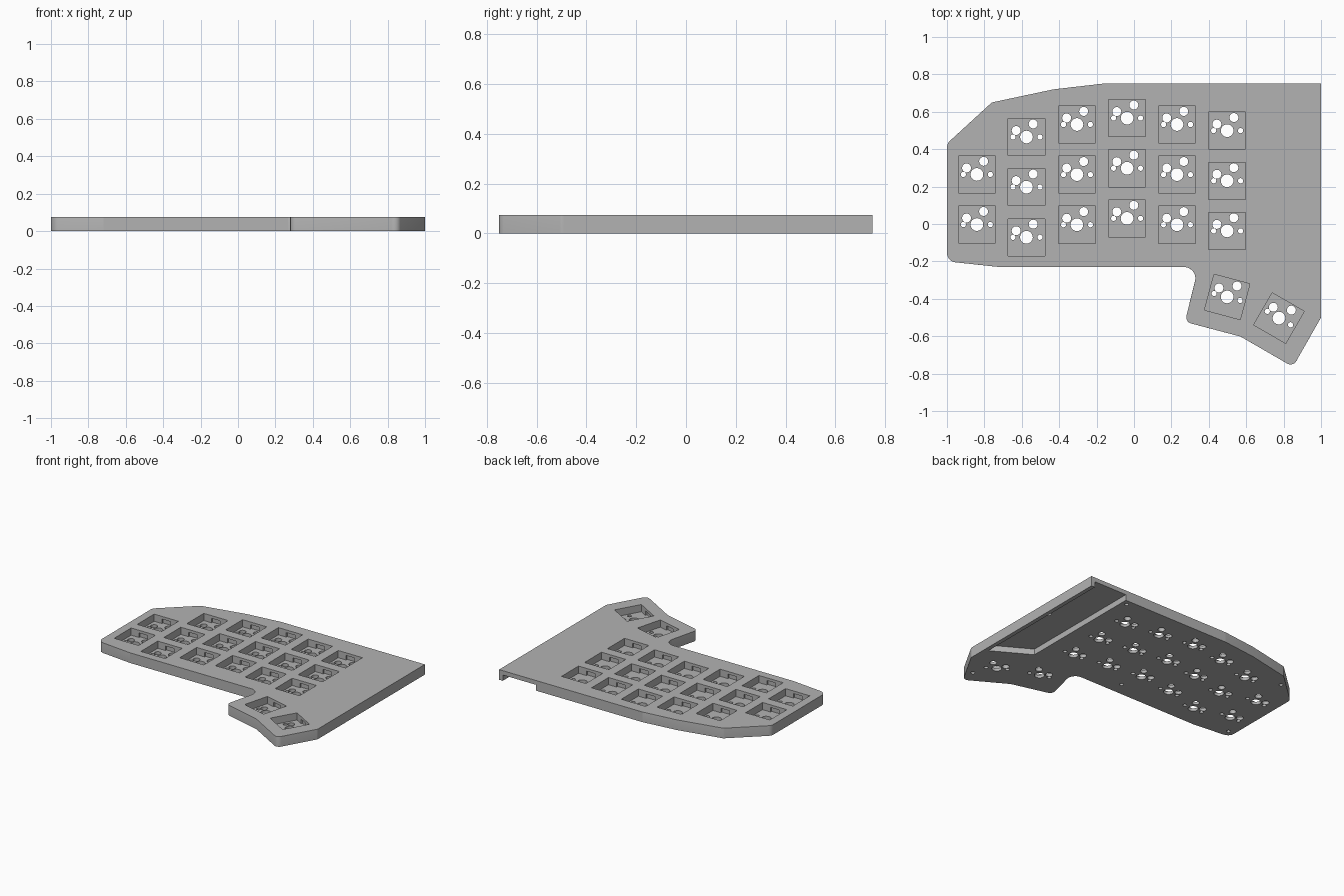
import bpy, bmesh, math
from mathutils import Vector, Matrix

if "Cube" in bpy.data.objects:
    bpy.data.objects.remove(bpy.data.objects["Cube"])

HEIGHT, FLOOR, ROUND = 0.075, 0.022, 0.028

grey = bpy.data.materials.new("plain grey")
grey.use_nodes = True
colour = (0.45, 0.45, 0.45, 1)
grey.diffuse_color = colour
grey.node_tree.nodes["Principled BSDF"].inputs["Base Color"].default_value = colour


def rounded(corners, steps=7):
    """Turn (x, y, radius) corners into an outline with rounded corners."""
    points = []
    for i, (x, y, r) in enumerate(corners):
        p = Vector((x, y))
        a = (Vector(corners[i - 1][:2]) - p).normalized()
        b = (Vector(corners[(i + 1) % len(corners)][:2]) - p).normalized()
        if r == 0:
            points.append(p)
            continue
        half = a.angle(b) / 2
        centre = p + (a + b).normalized() * r / math.sin(half)
        start = p + a * r / math.tan(half) - centre
        end = p + b * r / math.tan(half) - centre
        sweep = start.angle_signed(end)
        for k in range(steps + 1):
            points.append(centre + Matrix.Rotation(-sweep * k / steps, 2) @ start)
    return points


def prism(bm, points, z0, z1):
    """Extrude a flat outline between two heights."""
    base = bm.faces.new([bm.verts.new((p[0], p[1], z0)) for p in points])
    moved = bmesh.ops.extrude_face_region(bm, geom=[base])["geom"]
    for v in moved:
        if isinstance(v, bmesh.types.BMVert):
            v.co.z = z1


def box(bm, place, w, d, z0, z1):
    corners = [(-w, -d), (w, -d), (w, d), (-w, d)]
    prism(bm, [place @ Vector((x / 2, y / 2, 0)) for x, y in corners], z0, z1)


def disc(bm, centre, r, z0, z1, sides=24):
    turn = [math.tau * i / sides for i in range(sides)]
    prism(bm, [(centre[0] + r * math.cos(t), centre[1] + r * math.sin(t)) for t in turn], z0, z1)


def finish(bm, name):
    bmesh.ops.recalc_face_normals(bm, faces=bm.faces[:])
    mesh = bpy.data.meshes.new(name)
    bm.to_mesh(mesh)
    bm.free()
    mesh.materials.append(grey)
    obj = bpy.data.objects.new(name, mesh)
    bpy.context.collection.objects.link(obj)
    return obj


# Case body with a rounded top rim
outline = rounded([
    (1, 0.75, 0), (-0.17, 0.75, 0), (-0.43, 0.72, 0), (-0.76, 0.65, 0.03),
    (-1, 0.43, 0.05), (-1, -0.2, 0.05), (-0.72, -0.23, 0), (0.345, -0.23, 0.06),
    (0.272, -0.523, 0.035), (0.57, -0.602, 0), (0.85, -0.764, 0.035), (1, -0.5, 0.03)])
bm = bmesh.new()
prism(bm, outline, 0, HEIGHT)
weight = bm.edges.layers.float.new("bevel_weight_edge")
for e in bm.edges:
    if all(v.co.z > HEIGHT / 2 for v in e.verts):
        right_edge = all(v.co.x > 0.999 for v in e.verts)
        e[weight] = 0.35 if right_edge else 1
case = finish(bm, "case")
bpy.context.view_layer.objects.active = case
case.select_set(True)
rim = case.modifiers.new("rim", "BEVEL")
rim.limit_method = "WEIGHT"
rim.width = ROUND
rim.segments = 5
bpy.ops.object.modifier_apply(modifier=rim.name)

# Switch positions: columns of (x, top row y, count), then two thumb keys
PITCH = 0.268
columns = [(-0.84, 0.265, 2), (-0.575, 0.465, 3), (-0.305, 0.532, 3),
           (-0.037, 0.566, 3), (0.23, 0.532, 3), (0.498, 0.499, 3)]
places = [Matrix.Translation((x, y - PITCH * i, 0)) for x, y, n in columns for i in range(n)]
for x, y, angle in [(0.498, -0.39, -15), (0.775, -0.503, -30)]:
    places.append(Matrix.Translation((x, y, 0)) @ Matrix.Rotation(math.radians(angle), 4, "Z"))

# Pockets, clip notches and pin holes
pockets, notches, pins = bmesh.new(), bmesh.new(), bmesh.new()
pin_holes = [(0, 0, 0.034), (-0.055, 0.035, 0.024), (0.036, 0.07, 0.024),
             (-0.072, 0, 0.014), (0.072, 0, 0.014)]
for place in places:
    box(pockets, place, 0.198, 0.198, FLOOR, 0.1)
    box(notches, place, 0.07, 0.222, FLOOR, HEIGHT - 0.02)
    for x, y, r in pin_holes:
        disc(pins, place @ Vector((x, y, 0)), r, -0.02, FLOOR + 0.01)

# Controller bay under the wide side, open at the back
bay = bmesh.new()
prism(bay, [(0.7, 0.8), (0.7, -0.2), (0.97, -0.356), (0.97, 0.8)], -0.02, 0.043)

# Blind screw holes and a button recess in the bay
screws = bmesh.new()
for spot in [(0.66, 0.71), (-0.82, 0.55), (-0.95, -0.15), (0.0, -0.13), (0.86, -0.65)]:
    disc(screws, spot, 0.014, -0.02, 0.04, 16)
disc(screws, (0.935, 0.22), 0.025, 0.02, 0.058)

for name, cutter_bm in [("pocket_cutter", pockets), ("notch_cutter", notches),
                        ("pin_cutter", pins), ("bay_cutter", bay), ("screw_cutter", screws)]:
    cutter = finish(cutter_bm, name)
    cutter.hide_render = True
    cut = case.modifiers.new(name, "BOOLEAN")
    cut.operation = "DIFFERENCE"
    cut.solver = "EXACT"
    cut.object = cutter
    bpy.ops.object.modifier_apply(modifier=cut.name)
    bpy.data.objects.remove(cutter)

# Smooth rim and corners, flat top and bottom
bpy.ops.object.shade_smooth_by_angle(angle=math.radians(25))
for face in case.data.polygons:
    if abs(face.normal.z) > 0.99 or face.area > 0.03:
        face.use_smooth = False
